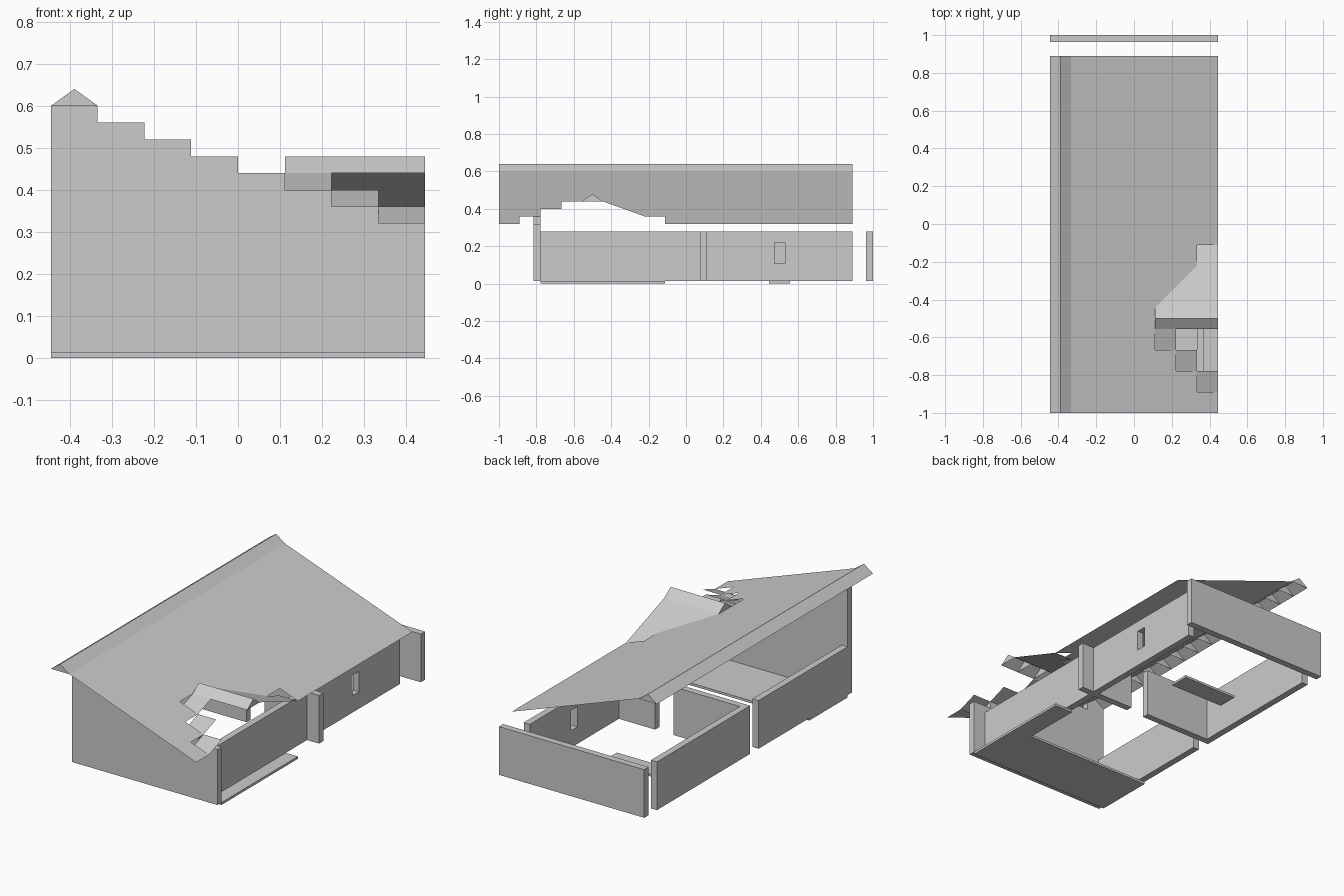
import bpy, bmesh, math

if "Cube" in bpy.data.objects:
    bpy.data.objects.remove(bpy.data.objects["Cube"])

U = 1 / 9            # plan module
H = 0.04             # roof rise per module
T = U / 3            # wall thickness
Z0, Z1 = 0.0133, 0.28
E = 4 * U            # half width


def finish(name, bm):
    bmesh.ops.remove_doubles(bm, verts=bm.verts, dist=1e-5)
    me = bpy.data.meshes.new(name)
    bm.to_mesh(me)
    bm.free()
    ob = bpy.data.objects.new(name, me)
    bpy.context.collection.objects.link(ob)
    return ob


def box(name, x0, x1, y0, y1, z0=Z0, z1=Z1):
    return prism(name, [(x0, z0), (x1, z0), (x1, z1), (x0, z1)], y0, y1)


def prism(name, outline, y0, y1):
    bm = bmesh.new()
    base = bm.faces.new([bm.verts.new((x, y0, z)) for x, z in outline])
    ext = bmesh.ops.extrude_face_region(bm, geom=[base], use_keep_orig=True)
    top = [v for v in ext["geom"] if isinstance(v, bmesh.types.BMVert)]
    bmesh.ops.translate(bm, verts=top, vec=(0, y1 - y0, 0))
    bmesh.ops.recalc_face_normals(bm, faces=bm.faces)
    return finish(name, bm)


def sheet(name, polys):
    bm = bmesh.new()
    for p in polys:
        bm.faces.new([bm.verts.new(c) for c in p])
    bmesh.ops.remove_doubles(bm, verts=bm.verts, dist=1e-5)
    bmesh.ops.dissolve_limit(bm, angle_limit=0.01, verts=bm.verts, edges=bm.edges)
    return finish(name, bm)


# Floors: L-shaped front floor and small rear step slab
bm = bmesh.new()
plan = [(-E, -7), (E, -7), (E, -1), (3 * U, -1), (3 * U, -4), (-E, -4)]
base = bm.faces.new([bm.verts.new((x, y * U, 0)) for x, y in plan])
ext = bmesh.ops.extrude_face_region(bm, geom=[base], use_keep_orig=True)
bmesh.ops.translate(bm, vec=(0, 0, Z0),
                    verts=[v for v in ext["geom"] if isinstance(v, bmesh.types.BMVert)])
bmesh.ops.recalc_face_normals(bm, faces=bm.faces)
finish("front_floor", bm)
box("rear_slab", -2 * U, U, 4 * U, 5 * U, 0, Z0)

# Stepped front gable wall
steps = [(E, Z0), (-E, Z0), (-E, 0.60), (-3 * U, 0.60)]
for k in range(7):
    z = 0.56 - H * k
    steps += [((k - 3) * U, z), ((k - 2) * U, z)]
prism("front_wall", steps, -7 * U - T, -7 * U)

# Back and left walls, with the gaps between them
box("back_wall", -E, E, 1 - T, 1)
box("left_wall_front", -E, -E + T, -7 * U, 0)
box("left_wall_rear", -E, -E + T, U, 8 * U)

# Cross walls either side of the doorway
box("cross_wall_left", -E, 0, U - T, U)
box("cross_wall_right", U, E, U - T, U)

# Inset right wall with a window in the rear part
xr = 3 * U
box("right_wall_front", xr, xr + T, -7 * U, U - T)
right = box("right_wall_rear", xr, xr + T, U, 8 * U)
cutter = box("window_cutter", xr - 0.1, xr + 0.1, 0.472, 0.528, 0.107, 0.22)
cutter.hide_render = True
cutter.hide_viewport = True
mod = right.modifiers.new("window", "BOOLEAN")
mod.operation = "DIFFERENCE"
mod.solver = "EXACT"
mod.object = cutter


# Main roof sheet, leaving a stepped opening for the dormer
def main_z(row):
    return 0.60 - H * row


cells = []
for r in range(7):
    x0, x1 = (r - 3) * U, (r - 2) * U
    half = (r - 3) + 0.5 if r >= 4 else 0
    for j in range(-9, 8):
        if abs(j + 0.5 + 4.5) < half:
            continue
        y0, y1 = j * U, (j + 1) * U
        cells.append([(x0, y0, main_z(r)), (x1, y0, main_z(r + 1)),
                      (x1, y1, main_z(r + 1)), (x0, y1, main_z(r))])
sheet("main_roof", cells)

# Dormer: full rear slope, only the valley tiles on the front slope
rear, front, valley = [], [], []
for i in range(3):
    xa, za = (1 + i) * U, 0.44 - H * i
    ya, yb = (-4 + i) * U, (-3 + i) * U
    rear.append([(xa, ya, za), (E, ya, za), (E, yb, za - H), (xa, yb, za - H)])
    xb = xa + U
    fa, fb = (-5 - i) * U, (-6 - i) * U
    front.append([(xa, fb, za - H), (xb, fb, za - H), (xb, fa, za), (xa, fa, za)])
    if i < 2:
        valley.append([(xa, ya, za), (xb, yb, za - H), (xa, yb, za)])
sheet("dormer_rear_slope", rear)
sheet("dormer_valley_tiles", front)
sheet("dormer_valley_infill", valley)


# Ridge caps: open-bottomed tiles with a triangular rib at each joint
def ridge(name, place, n):
    bm = bmesh.new()
    ribs = []
    for i in range(n + 1):
        rib = [bm.verts.new(place(i * U, s, z)) for s, z in ((-U / 2, 0), (0, H), (U / 2, 0))]
        bm.faces.new(rib)
        ribs.append(rib)
    for a, b in zip(ribs, ribs[1:]):
        for k in (0, 1):
            bm.faces.new([a[k], a[k + 1], b[k + 1], b[k]])
    for f in bm.faces:
        f.normal_update()
        if f.normal.z < -0.1:
            f.normal_flip()
    return finish(name, bm)


ridge("main_ridge", lambda t, s, z: (-3.5 * U + s, -1 + t, 0.60 + z), 17)
ridge("dormer_ridge", lambda t, s, z: (U + t, -4.5 * U + s, 0.44 + z), 3)
